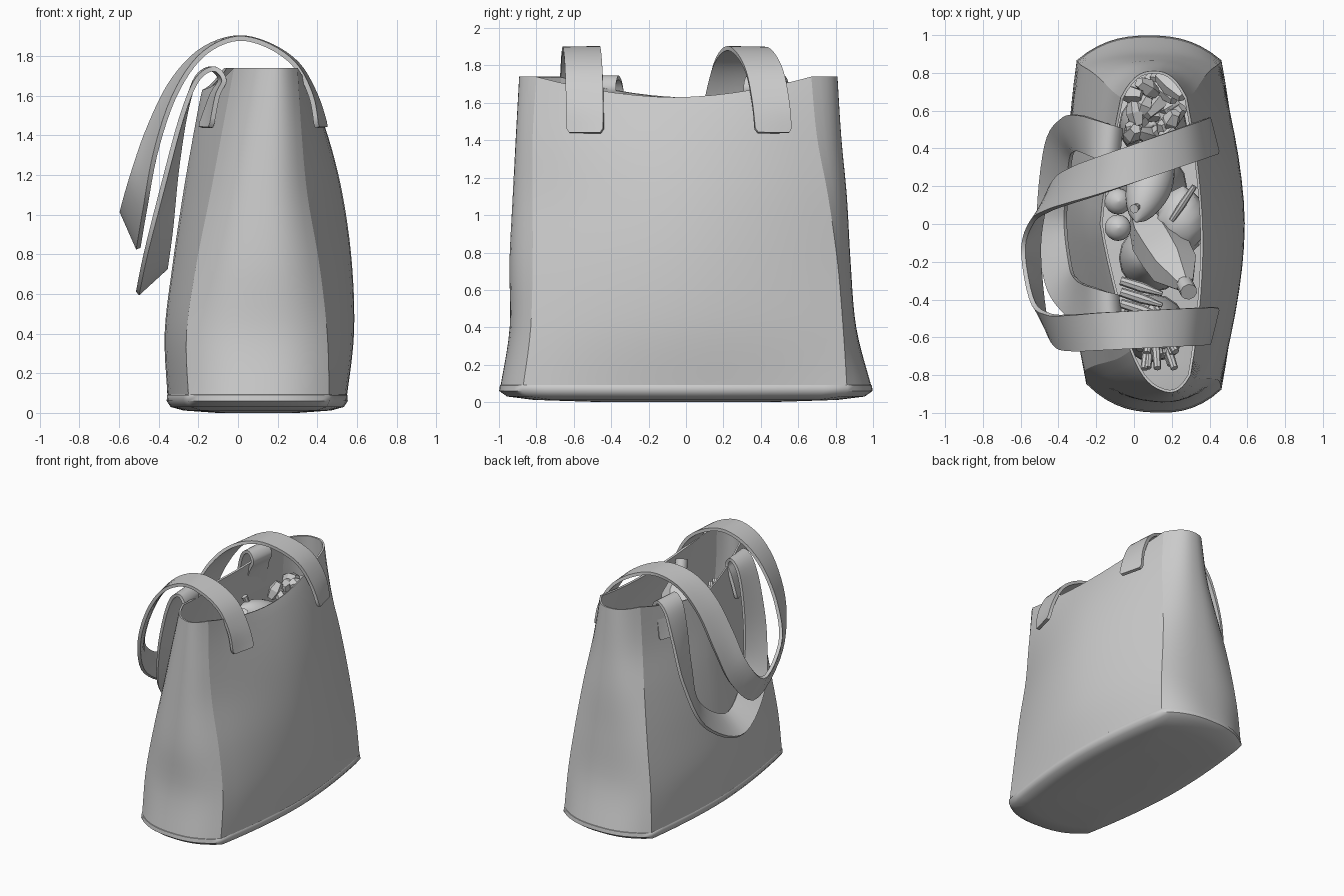
import bpy, math, random
from mathutils import Vector

random.seed(4)
cube = bpy.data.objects.get("Cube")
if cube:
    bpy.data.objects.remove(cube)

grey = bpy.data.materials.new("plain grey")
grey.use_nodes = True
grey.diffuse_color = (0.6, 0.6, 0.6, 1)
grey.node_tree.nodes["Principled BSDF"].inputs["Base Color"].default_value = (0.6, 0.6, 0.6, 1)


def finish(name, verts, faces, angle=40, thick=0, offset=-1):
    mesh = bpy.data.meshes.new(name)
    mesh.from_pydata(verts, [], faces)
    mesh.materials.append(grey)
    obj = bpy.data.objects.new(name, mesh)
    bpy.context.collection.objects.link(obj)
    bpy.ops.object.select_all(action="DESELECT")
    obj.select_set(True)
    bpy.context.view_layer.objects.active = obj
    if thick:
        mod = obj.modifiers.new("thickness", "SOLIDIFY")
        mod.thickness, mod.offset = thick, offset
        bpy.ops.object.modifier_apply(modifier=mod.name)
    bpy.ops.object.shade_smooth_by_angle(angle=math.radians(angle))
    return obj


def spline(keys, t):
    """Smooth interpolation through rows of values, t in 0..1."""
    n = len(keys) - 1
    i = min(int(t * n), n - 1)
    u = t * n - i
    rows = [keys[min(max(i + k, 0), n)] for k in (-1, 0, 1, 2)]
    return [0.5 * (2 * b + (c - a) * u + (2 * a - 5 * b + 4 * c - d) * u * u
                   + (3 * b - a - 3 * c + d) * u ** 3) for a, b, c, d in zip(*rows)]


def grid_faces(rows, cols, closed):
    return [(i * cols + j, i * cols + (j + 1) % cols, (i + 1) * cols + (j + 1) % cols,
             (i + 1) * cols + j)
            for i in range(rows - 1) for j in range(cols if closed else cols - 1)]


# Bag sections: z, left/right x at front seams, back seams and middle,
# then y of front end, front seam, back seam, back end
SECTIONS = [
    (.09, -.25, .46, -.30, .46, -.355, .55, -.99, -.87, .86, .99),
    (.4, -.26, .45, -.28, .44, -.37, .585, -.94, -.83, .84, .91),
    (.75, -.21, .41, -.23, .4, -.33, .575, -.94, -.82, .81, .88),
    (1.1, -.14, .35, -.17, .36, -.28, .53, -.92, -.82, .76, .86),
    (1.42, -.08, .32, -.11, .32, -.23, .46, -.9, -.82, .7, .83),
    (1.74, -.02, .30, -.07, .28, -.18, .365, -.88, -.8, .67, .81),
]
SEG = 14


def bag_ring(t):
    z, lf, rf, lb, rb, lm, rm, fe, fs, bs, be = spline(SECTIONS, t)
    left_fs = fs + .03 + .1 * t
    # each panel: two corners, bulge axis, bulge position, roundness
    panels = [((lf, left_fs), (rf, fs), 1, fe, 2.5), ((rf, fs), (rb, bs), 0, rm, 1.8),
              ((rb, bs), (lb, bs), 1, be, 2.5), ((lb, bs), (lf, left_fs), 0, lm, 1.8 - .6 * t)]
    ring = []
    for a, b, axis, bulge, power in panels:
        for k in range(SEG):
            u = k / SEG
            p = [a[0] + (b[0] - a[0]) * u, a[1] + (b[1] - a[1]) * u]
            side = abs(2 * u - 1)
            p[axis] += (bulge - (a[axis] + b[axis]) / 2) * (1 - side ** power)
            dip = 0 if axis else 0.11 * (1 - side ** 1.8) * t ** 4
            ring.append(Vector((*p, z - dip)))
    return ring


# Bag walls, open at the top, with a crease down each corner seam
LEVELS = 26
verts = [p for i in range(LEVELS) for p in bag_ring(i / (LEVELS - 1))]
walls = finish("bag_walls", verts, grid_faces(LEVELS, 4 * SEG, True), 50, 0.014)
for e in walls.data.edges:
    a, b = e.vertices
    if a % SEG == 0 and b % SEG == 0:
        e.use_edge_sharp = True

# Bag base: a rounded slab with a slightly sagging underside
middle = Vector((.1, 0, 0))
verts = []
for z, s in ((0, .45), (.012, .82), (.03, .965), (.06, 1.008), (.09, 1.004), (.1, .98)):
    for p in bag_ring(0):
        q = middle + (Vector((p.x, p.y, 0)) - middle) * s
        verts.append((q.x, max(-1, min(1, q.y)), z))
cols = 4 * SEG
faces = grid_faces(6, cols, True)
faces += [tuple(range(cols))[::-1], tuple(range(5 * cols, 6 * cols))]
finish("bag_base", verts, faces, 50)


# Straps: one arm profile (x, z, spread, turn) is used for both arms of a loop;
# lean tilts the tabs so they lie along the curved wall
def strap(name, arm, bottom, y_back, y_front, upper_edge, lean):
    keys = []
    low = Vector(bottom)
    for side, y_at in ((-1, y_back), (1, y_front)):
        part = []
        for i, (x, z, spread, turn) in enumerate(arm):
            y = y_at(x) * spread + low.y * (1 - spread)
            half = Vector((lean / (i + 1), side * .1, 0)).lerp(Vector(upper_edge), turn)
            part.append((x, y, z, *(half.normalized() * .1)))
        if side < 0:
            keys += part + [(*low, *upper_edge)]
        else:
            keys += part[::-1]
    count = 90
    verts = []
    for i in range(count):
        k = spline(keys, i / (count - 1))
        c, h = Vector(k[:3]), Vector(k[3:])
        # narrowed ends round the tab corners
        w = .85 if i in (0, count - 1) else 1
        verts += [c + h * w * s for s in (-1, -.5, 0, .5, 1)]
    finish(name, verts, grid_faces(count, 5, False), 40, .024, 0)


strap("right_strap",
      [(.42, 1.44, 1, 0), (.38, 1.6, 1, 0), (.29, 1.76, 1, 0), (.14, 1.86, 1, 0),
       (-.02, 1.888, 1, .03), (-.19, 1.81, 1, .12), (-.33, 1.63, 1, .25),
       (-.435, 1.37, .95, .4), (-.505, 1.1, .7, .65)],
      (-.545, -.14, .92), lambda x: .32 + .35 * x, lambda x: -.56 + .05 * x,
      (-.042, 0, .095), .025)
strap("left_strap",
      [(-.163, 1.44, 1, 0), (-.118, 1.6, 1, 0), (-.08, 1.68, 1, 0), (-.13, 1.735, 1, 0),
       (-.21, 1.68, 1, .06), (-.275, 1.5, 1, .18), (-.34, 1.2, .95, .36),
       (-.4, .87, .72, .65)],
      (-.435, .02, .665), lambda x: .38 - .35 * x, lambda x: -.5 - .3 * x,
      (.072, 0, .066), -.03)


# Contents: turned shapes running from one point to another
def turned(name, a, b, radii, sides=16, lumps=0, angle=40):
    a, b = Vector(a), Vector(b)
    rot = (b - a).to_track_quat("Z", "Y")
    verts = []
    for i, r in enumerate(radii):
        for j in range(sides):
            ang = 2 * math.pi * j / sides
            rr = r * (1 + lumps * ((i + j) % 2))
            off = rot @ Vector((math.cos(ang) * rr, math.sin(ang) * rr, 0))
            verts.append(a.lerp(b, i / (len(radii) - 1)) + off)
    faces = grid_faces(len(radii), sides, True)
    top = (len(radii) - 1) * sides
    faces += [tuple(range(sides))[::-1], tuple(range(top, top + sides))]
    finish(name, verts, faces, angle)


def rounded(r, n=9):
    return [max(r * math.sin(math.pi * i / (n - 1)) ** .6, .004) if 0 < i < n - 1 else .004
            for i in range(n)]


turned("long_squash", (.16, .42, 1.2), (.01, .01, 1.46), rounded(.12, 13))
turned("squash_stem", (.03, .1, 1.44), (0, .08, 1.52), (.025, .018, .025), 8)
turned("hexagon_bottle", (.06, .02, 1.08), (.27, -.32, 1.54), (.1, .14, .14, .13, .05), 6)
turned("bottle_cap", (.265, -.31, 1.53), (.29, -.36, 1.63), (.045, .045), 10)
turned("bumpy_cob", (.24, -.18, 1.2), (.26, .2, 1.28), rounded(.13, 11), 10, .12)
turned("thin_twig", (.2, .02, 1.36), (.32, .2, 1.42), (.015, .02, .015), 8)
for k, y in enumerate((.12, -.02)):
    turned("round_fruit_" + str(k), (-.09, y, 1.22), (-.08, y, 1.36), rounded(.07))

# Bundle of thin stalks at the front end
for k in range(18):
    x, y = random.uniform(.02, .24), random.uniform(-.78, -.6)
    turned("stalk_" + str(k), (.1, -.42, 1.15),
           (x, y, random.uniform(1.28, 1.38)), (.018, .026, .02), 8)
for k in range(3):
    turned("cross_stick_" + str(k), (-.07, -.3 - k * .06, 1.38), (.15, -.37 - k * .06, 1.4),
           (.024, .028, .012), 8)

# Chopped leafy pieces at the back end
for k in range(26):
    c = Vector((random.uniform(-.02, .2), random.uniform(.42, .74), random.uniform(1.25, 1.46)))
    d = Vector([random.uniform(-.07, .07) for _ in range(3)])
    turned("leafy_piece_" + str(k), c - d, c + d, (.03, .05, .03), 5, angle=20)

# Large items filling the lower bag
for k, y in enumerate((-.55, -.18, .2, .52)):
    turned("large_root_" + str(k), (.1, y, .12), (.1, y, 1.25), rounded(.18, 11))
